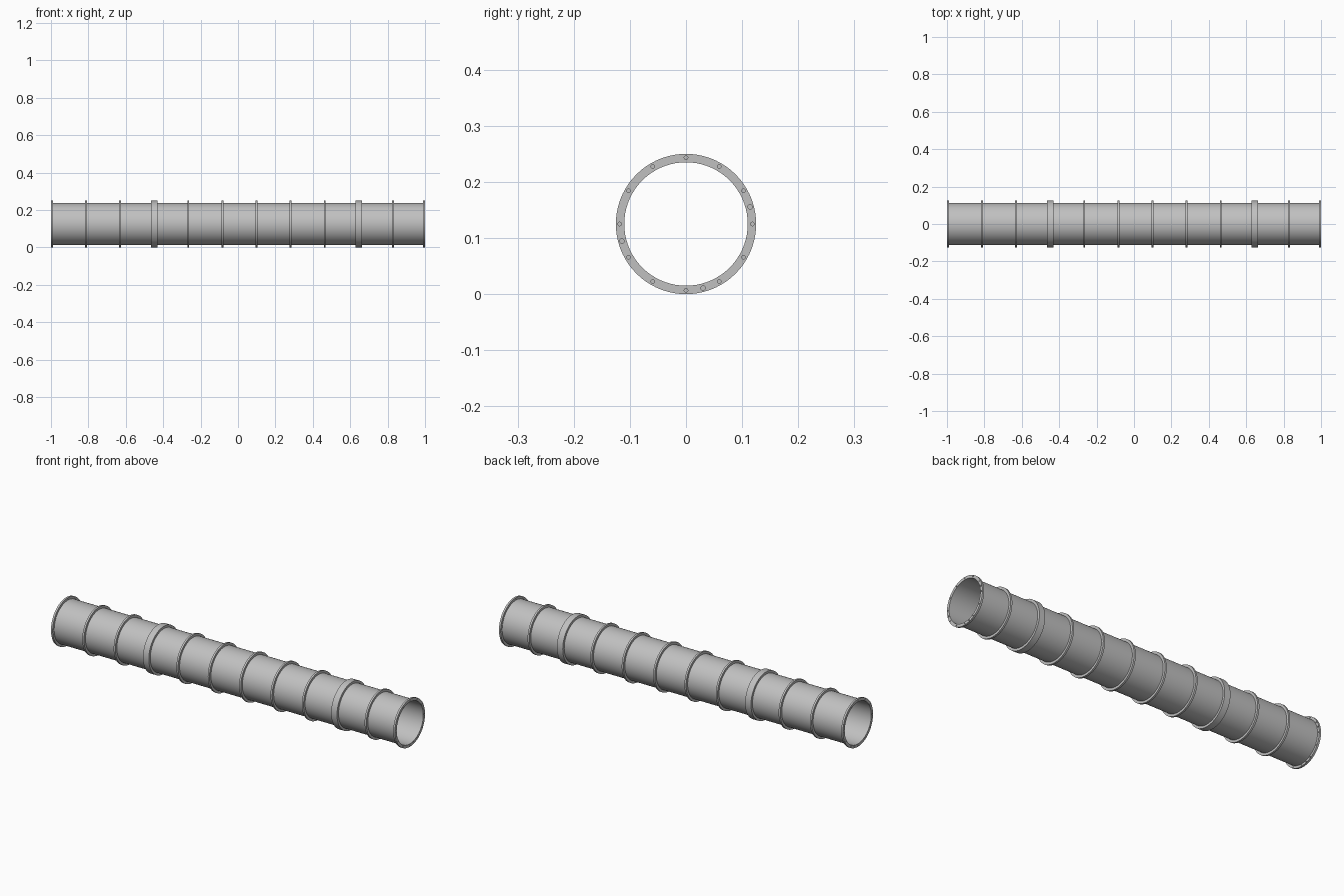
import bpy, bmesh
from math import cos, sin, radians, tau

cube = bpy.data.objects.get("Cube")
if cube:
    bpy.data.objects.remove(cube, do_unlink=True)

SIDES = 72
BORE, SHELL, RIM = 0.11, 0.1125, 0.125
AXIS_Z = RIM

steel = bpy.data.materials.new("plain steel grey")
steel.use_nodes = True
steel.diffuse_color = (0.53, 0.53, 0.53, 1)
steel.node_tree.nodes["Principled BSDF"].inputs["Base Color"].default_value = (0.53, 0.53, 0.53, 1)


def make_object(name, bm):
    bmesh.ops.recalc_face_normals(bm, faces=bm.faces)
    mesh = bpy.data.meshes.new(name)
    bm.to_mesh(mesh)
    bm.free()
    mesh.materials.append(steel)
    obj = bpy.data.objects.new(name, mesh)
    bpy.context.collection.objects.link(obj)
    return obj


def lathe(name, profile):
    """Revolve a closed (x, radius) profile around the pipe axis."""
    bm = bmesh.new()
    rows = [[bm.verts.new((x, r * cos(tau * i / SIDES), AXIS_Z + r * sin(tau * i / SIDES)))
             for x, r in profile] for i in range(SIDES)]
    n = len(profile)
    for i in range(SIDES):
        a, b = rows[i], rows[(i + 1) % SIDES]
        for j in range(n):
            k = (j + 1) % n
            bm.faces.new((a[j], a[k], b[k], b[j]))
    return make_object(name, bm)


def ring(name, x0, x1, outer):
    return lathe(name, [(x0, BORE), (x1, BORE), (x1, outer), (x0, outer)])


def drill(flange, x):
    """Cut the bolt circle and the three dowel holes through a flange."""
    holes = [(a, 0.0033) for a in range(0, 360, 30)] + [(a, 0.004) for a in (15, 195, 285)]
    bm = bmesh.new()
    for angle, radius in holes:
        centre = (0.1183 * cos(radians(angle)), AXIS_Z + 0.1183 * sin(radians(angle)))
        ends = [[bm.verts.new((x + dx, centre[0] + radius * cos(tau * i / 12),
                               centre[1] + radius * sin(tau * i / 12)))
                 for i in range(12)] for dx in (-0.02, 0.02)]
        bm.faces.new(ends[0])
        bm.faces.new(ends[1])
        for i in range(12):
            k = (i + 1) % 12
            bm.faces.new((ends[0][i], ends[0][k], ends[1][k], ends[1][i]))
    cutter = make_object("hole_cutter", bm)
    cutter.hide_render = True
    mod = flange.modifiers.new("bolt holes", 'BOOLEAN')
    mod.operation = 'DIFFERENCE'
    mod.solver = 'EXACT'
    mod.object = cutter
    bpy.context.view_layer.objects.active = flange
    bpy.ops.object.modifier_apply(modifier=mod.name)
    bpy.data.objects.remove(cutter, do_unlink=True)


# Flange positions: ends, evenly spaced ribs and two wide couplings
spans = [(-1.0, -0.99)]
for i in range(10):
    x = -0.813 + 0.1824 * i
    half = 0.017 if i in (2, 8) else 0.005
    spans.append((x - half, x + half))
spans.append((0.99, 1.0))

parts = []
for i, (x0, x1) in enumerate(spans):
    if i in (0, len(spans) - 1):
        name = "end_flange"
    else:
        name = "coupling_band" if x1 - x0 > 0.02 else "rib_flange"
    flange = ring(name, x0, x1, RIM)
    if name == "end_flange":
        drill(flange, (x0 + x1) / 2)
    parts.append(flange)

# Pipe walls between neighbouring flanges
for (_, x0), (x1, _) in zip(spans, spans[1:]):
    parts.append(ring("pipe_section", x0, x1, SHELL))

# Smooth round walls, crisp rims
bpy.ops.object.select_all(action='DESELECT')
for obj in parts:
    obj.select_set(True)
bpy.context.view_layer.objects.active = parts[0]
bpy.ops.object.shade_smooth_by_angle(angle=radians(35))
